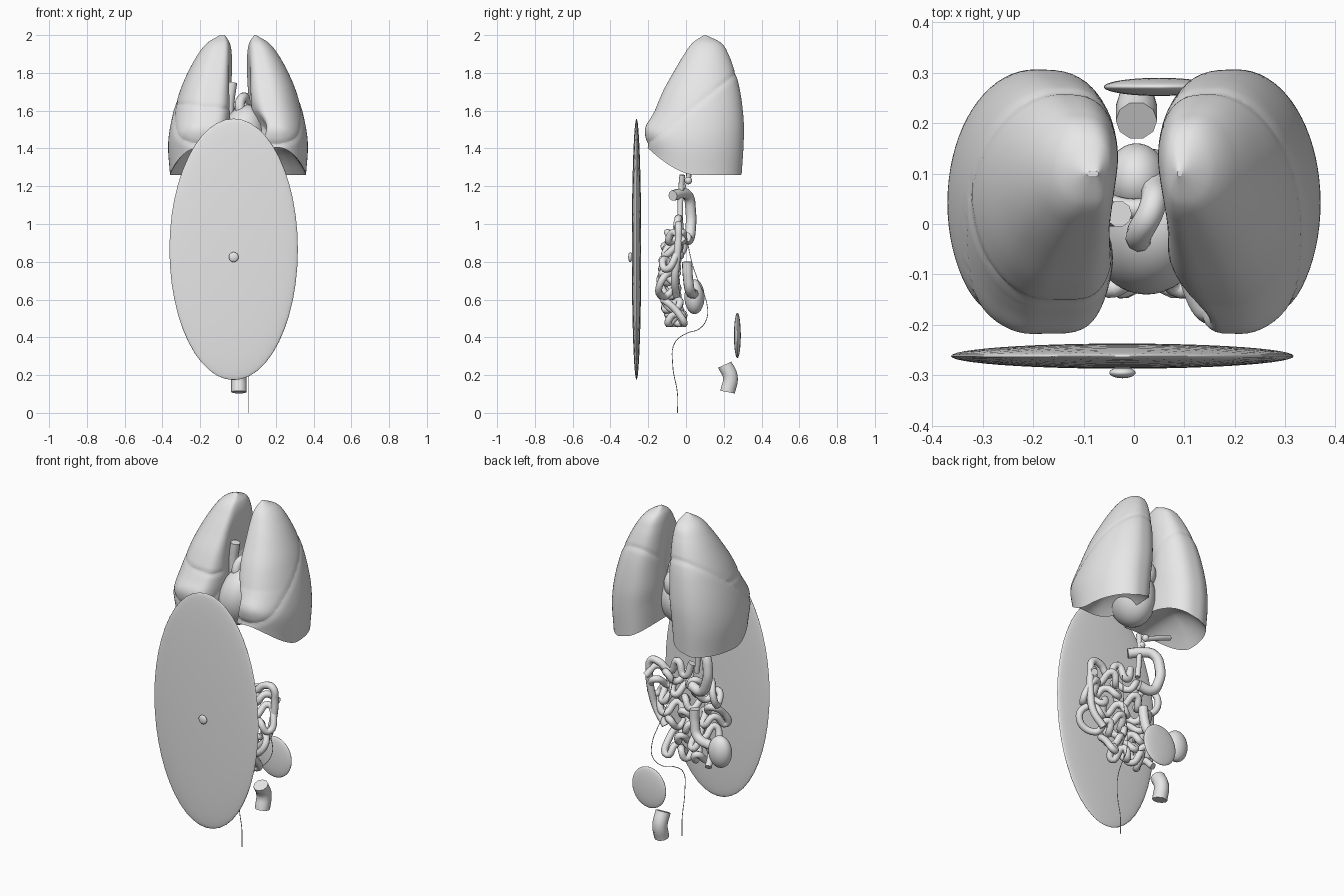
import bpy, bmesh, math
from mathutils import Vector

cube = bpy.data.objects.get("Cube")
if cube:
    bpy.data.objects.remove(cube, do_unlink=True)

grey = bpy.data.materials.new("light grey")
grey.use_nodes = True
grey.diffuse_color = (0.8, 0.8, 0.8, 1)
grey.node_tree.nodes["Principled BSDF"].inputs["Base Color"].default_value = (0.8, 0.8, 0.8, 1)


def add_object(name, data):
    obj = bpy.data.objects.new(name, data)
    bpy.context.collection.objects.link(obj)
    data.materials.append(grey)
    return obj


def mesh_object(name, bm, sharp=40):
    mesh = bpy.data.meshes.new(name)
    bm.to_mesh(mesh)
    bm.free()
    obj = add_object(name, mesh)
    bpy.ops.object.select_all(action='DESELECT')
    obj.select_set(True)
    bpy.context.view_layer.objects.active = obj
    bpy.ops.object.shade_smooth_by_angle(angle=math.radians(sharp))
    return obj


def ellipsoid(name, centre, radii, tilt=(0, 0, 0)):
    bm = bmesh.new()
    bmesh.ops.create_uvsphere(bm, u_segments=48, v_segments=24, radius=1)
    bmesh.ops.scale(bm, vec=radii, verts=bm.verts)
    obj = mesh_object(name, bm, 80)
    obj.location = centre
    obj.rotation_euler = [math.radians(a) for a in tilt]


def tube(name, points, radius):
    curve = bpy.data.curves.new(name, 'CURVE')
    curve.dimensions = '3D'
    curve.bevel_depth = radius
    curve.bevel_resolution = 3
    curve.resolution_u = 6
    curve.use_fill_caps = True
    spline = curve.splines.new('BEZIER')
    spline.bezier_points.add(len(points) - 1)
    for knot, co in zip(spline.bezier_points, points):
        knot.co = co
        knot.handle_left_type = knot.handle_right_type = 'AUTO'
    add_object(name, curve)


# Lung outline by height: z, front y, back y, outer x, inner x
PROFILE = [
    (1.26, -.205, .295, .36, .06), (1.42, -.22, .305, .37, .05),
    (1.55, -.185, .305, .352, .042), (1.70, -.125, .287, .31, .04),
    (1.80, -.07, .262, .268, .04), (1.90, -.01, .225, .212, .045),
    (1.96, .035, .185, .162, .058), (2.0, .095, .105, .095, .085)]


def outline(z):
    """Smooth interpolation of the lung outline."""
    i = max(k for k in range(len(PROFILE) - 1) if PROFILE[k][0] <= z)
    p1, p2 = PROFILE[i], PROFILE[i + 1]
    p0 = PROFILE[max(i - 1, 0)]
    p3 = PROFILE[min(i + 2, len(PROFILE) - 1)]
    t = (z - p1[0]) / (p2[0] - p1[0])
    result = []
    for a in range(1, 5):
        m1 = (p2[a] - p0[a]) / (p2[0] - p0[0]) * (p2[0] - p1[0])
        m2 = (p3[a] - p1[a]) / (p3[0] - p1[0]) * (p2[0] - p1[0])
        d = p2[a] - p1[a]
        result.append(p1[a] + m1 * t + (3 * d - 2 * m1 - m2) * t * t + (m1 + m2 - 2 * d) * t ** 3)
    return result


OBLIQUE_POINT = Vector((0, -.05, 1.545))
OBLIQUE_NORMAL = Vector((0, -.62, .785))
HORIZONTAL_POINT = Vector((0, 0, 1.605))
HORIZONTAL_NORMAL = Vector((.1, 0, 1)).normalized()


def lung_mesh(side):
    bm = bmesh.new()
    rings, seg, inner_rings = 90, 72, 8
    front_power = .5 if side > 0 else .38
    rows = []
    for r in range(rings):
        z = 1.26 + .74 * math.sin(math.pi / 2 * r / (rings - 1))
        yf, yb, xo, xi = outline(min(z, 1.9999))
        if side < 0:
            xi -= .016
        cx, cy, hx, hy = (xo + xi) / 2, (yf + yb) / 2, (xo - xi) / 2, (yb - yf) / 2
        row = []
        for s in range(seg):
            a = 2 * math.pi * s / seg
            u, v = math.cos(a), math.sin(a)
            # fuller on the inner side, most of all toward the front
            power = front_power if v < 0 else .65
            x = cx + hx * (u if u > 0 else -abs(u) ** power)
            y = cy + hy * v
            # hollow for the vessels, and a notch for the heart on the left
            inward = max(0, -u)
            x += .04 * inward * math.exp(-((y - .04) / .08) ** 2 - ((z - 1.65) / .2) ** 2)
            if side > 0:
                x += .10 * inward ** .6 * math.exp(-((y + .14) / .1) ** 2 - ((z - 1.45) / .14) ** 2)
            # the lower rim rises toward the front and the middle
            rim = 1.26 + .15 * max(0, min(1, (.04 - y) / .25)) ** 1.6
            rim += .09 * max(0, (.2 - u) / 1.2) ** 1.2 * (1 if y > 0 else max(0, 1 + y / .2))
            zz = z if z > 1.6 else 1.6 - (1.6 - z) * (1.6 - rim) / .34
            p = Vector((side * x, y, zz))
            # rounded grooves where the lobes meet
            d = (p - OBLIQUE_POINT).dot(OBLIQUE_NORMAL)
            k = 1 - .025 * math.exp(-(d / .013) ** 2) - (.01 if d > 0 else 0)
            if side < 0 and d > 0:
                d2 = (p - HORIZONTAL_POINT).dot(HORIZONTAL_NORMAL)
                k -= .025 * math.exp(-(d2 / .012) ** 2)
            p.x = side * cx + (p.x - side * cx) * k
            p.y = cy + (p.y - cy) * k
            row.append(bm.verts.new(p))
        rows.append(row)
    # domed underside
    rim_row = rows[0]
    for m in range(1, inner_rings):
        f = 1 - m / inner_rings
        rows.insert(0, [bm.verts.new((side * .2 + (v.co.x - side * .2) * f,
                                      .05 + (v.co.y - .05) * f,
                                      1.42 + (v.co.z - 1.42) * f * f)) for v in rim_row])
    for low, high in zip(rows, rows[1:]):
        for s in range(seg):
            t = (s + 1) % seg
            bm.faces.new((low[s], low[t], high[t], high[s]))
    bm.faces.new(rows[0])
    bm.faces.new(rows[-1])
    bmesh.ops.recalc_face_normals(bm, faces=bm.faces)
    return bm


def lobe(name, side, cuts):
    """Keep the part of a lung lying on the normal side of every cut."""
    bm = lung_mesh(side)
    for point, normal in cuts:
        bmesh.ops.bisect_plane(bm, geom=bm.verts[:] + bm.edges[:] + bm.faces[:],
                               plane_co=point, plane_no=normal, clear_inner=True)
        bmesh.ops.holes_fill(bm, edges=[e for e in bm.edges if e.is_boundary], sides=0)
    bmesh.ops.recalc_face_normals(bm, faces=bm.faces)
    mesh_object(name, bm)


above = (OBLIQUE_POINT, OBLIQUE_NORMAL)
below = (OBLIQUE_POINT, -OBLIQUE_NORMAL)
lobe("left_lung_upper_lobe", 1, [above])
lobe("left_lung_lower_lobe", 1, [below])
lobe("right_lung_upper_lobe", -1, [above, (HORIZONTAL_POINT, HORIZONTAL_NORMAL)])
lobe("right_lung_middle_lobe", -1, [above, (HORIZONTAL_POINT, -HORIZONTAL_NORMAL)])
lobe("right_lung_lower_lobe", -1, [below])

# Heart and great vessels
ellipsoid("heart", (.025, .005, 1.46), (.118, .145, .175), (0, 15, 0))
ellipsoid("heart_atrium", (.005, .09, 1.56), (.06, .07, .08))
tube("vena_cava", [(-.045, .02, 1.5), (-.045, .02, 1.64), (-.03, .02, 1.75)], .026)
tube("aorta", [(.02, -.03, 1.56), (.01, -.02, 1.64), (.035, .03, 1.67), (.04, .08, 1.6)], .026)
tube("lung_artery", [(-.08, .05, 1.6), (0, .03, 1.63), (.08, .05, 1.6)], .02)

# Belly disc and navel
ellipsoid("belly_disc", (-.023, -.262, .866), (.34, .025, .692))
ellipsoid("navel", (-.023, -.295, .825), (.026, .011, .026))

# Upper gut
tube("duodenum", [(-.015, -.07, 1.15), (-.07, -.03, 1.16), (-.13, .01, 1.15), (-.16, .025, 1.07),
                  (-.15, .025, .98), (-.11, .015, .92), (-.035, 0, .93)], .028)
tube("bile_duct", [(-.05, -.02, 1.26), (-.06, -.025, 1.2), (-.06, -.03, 1.1), (-.05, -.03, 1.0)], .015)
tube("gall_duct", [(-.08, .01, 1.23), (-.16, .015, 1.262), (-.24, .01, 1.295)], .014)
for i, (y, z) in enumerate([(-.02, 1.2), (.012, 1.23)]):
    ellipsoid(f"duct_bulb_{i + 1}", (-.07, y, z), (.02, .02, .02))

# Coiled small intestine: rows that sweep side to side while winding, bulging forward midway
coil = []
for row in range(7):
    z = .93 - .072 * row
    left, right = (.27, -.17) if row < 4 else (.17 - .02 * (row - 4), -.14)
    depth = -.03 - .06 * math.sin(math.pi * (row + 1) / 8)
    for step in range(11):
        t = step / 10 if row % 2 == 0 else 1 - step / 10
        wave = 1 if step % 2 else -1
        coil.append((left + (right - left) * t, depth + .045 * math.cos(step * 1.9 + row),
                     z + .026 * wave))
tube("small_intestine", coil, .019)

# Large intestine
tube("transverse_colon", [(-.01, -.04, 1.04), (.03, -.03, .96), (.08, -.04, 1.03), (.14, -.05, .95),
                          (.2, -.04, .99), (.255, -.04, .99), (.268, -.04, .92),
                          (.262, -.05, .8), (.235, -.06, .7), (.17, -.05, .62)], .02)
tube("ascending_colon", [(-.06, .005, .8), (-.065, .01, .72), (-.09, .02, .65), (-.2, .04, .63)], .027)
ellipsoid("cecum", (-.255, .045, .615), (.068, .053, .092))

# Thin cord
tube("cord", [(.08, 0, .95), (.1, .03, .8), (.12, .06, .71), (.145, .11, .58), (.14, .11, .5),
              (.11, .07, .445), (.08, 0, .42), (.06, -.06, .37), (.057, -.07, .25),
              (.057, -.045, .1), (.057, -.045, 0)], .002)

# Lower back disc and rectum
ellipsoid("lower_disc", (.05, .272, .41), (.11, .018, .12))
tube("rectum", [(.005, .205, .255), (.005, .235, .19), (.005, .22, .11)], .041)
